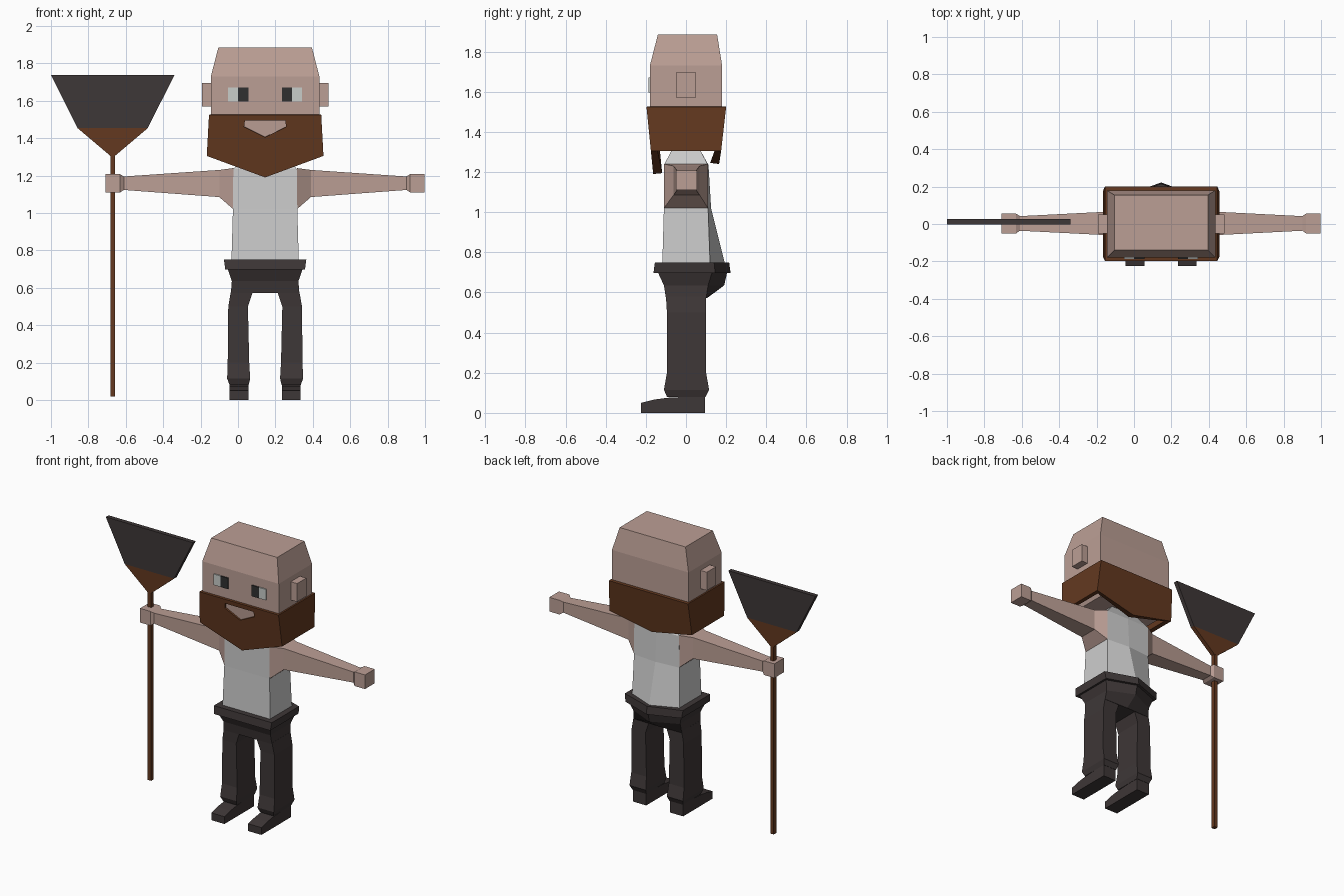
import bpy, bmesh

if "Cube" in bpy.data.objects:
    bpy.data.objects.remove(bpy.data.objects["Cube"])

CX = 0.145  # body centre line


def material(name, rgb):
    m = bpy.data.materials.new(name)
    m.diffuse_color = (*rgb, 1)
    m.use_nodes = True
    m.node_tree.nodes["Principled BSDF"].inputs["Base Color"].default_value = m.diffuse_color
    return m


SKIN = material("skin", (0.50, 0.345, 0.30))
BROWN = material("hair_brown", (0.125, 0.04, 0.014))
DARK = material("dark_cloth", (0.048, 0.038, 0.038))
WHITE = material("shirt_white", (0.61, 0.61, 0.61))
EYE = material("eye_white", (0.58, 0.61, 0.59))
PUPIL = material("pupil", (0.03, 0.03, 0.03))


def build(name, verts, faces, mat):
    bm = bmesh.new()
    vs = [bm.verts.new(v) for v in verts]
    for f in faces:
        bm.faces.new([vs[i] for i in f])
    bmesh.ops.recalc_face_normals(bm, faces=bm.faces)
    me = bpy.data.meshes.new(name)
    bm.to_mesh(me)
    bm.free()
    me.materials.append(mat)
    ob = bpy.data.objects.new(name, me)
    bpy.context.collection.objects.link(ob)
    return ob


def loft(name, rings, mat):
    """Skin a row of equal-length rings and cap both ends."""
    n = len(rings[0])
    faces = [tuple(range(n)), tuple(range((len(rings) - 1) * n, len(rings) * n))]
    for r in range(len(rings) - 1):
        for i in range(n):
            j = (i + 1) % n
            faces.append((r * n + i, r * n + j, r * n + n + j, r * n + n + i))
    return build(name, [v for ring in rings for v in ring], faces, mat)


def zrect(x0, x1, y0, y1, z):
    return [(x0, y0, z), (x1, y0, z), (x1, y1, z), (x0, y1, z)]


def xrect(x, y0, y1, z0, z1):
    return [(x, y0, z0), (x, y1, z0), (x, y1, z1), (x, y0, z1)]


def body_ring(z, half, front, back, ridge):
    """Five-sided section with a ridge down the middle of the back."""
    return [(CX - half, front, z), (CX + half, front, z), (CX + half, back, z),
            (CX, ridge, z), (CX - half, back, z)]


def box(name, x0, x1, y0, y1, z0, z1, mat):
    return loft(name, [zrect(x0, x1, y0, y1, z0), zrect(x0, x1, y0, y1, z1)], mat)


# Head, tapered at the crown and tucked into the beard below
loft("head", [zrect(CX - h, CX + h, a, b, z) for z, h, a, b in [
    (1.31, 0.24, -0.12, 0.12), (1.40, 0.285, -0.175, 0.17), (1.53, 0.29, -0.18, 0.18),
    (1.73, 0.29, -0.18, 0.18), (1.885, 0.25, -0.14, 0.155)]], SKIN)

# Beard and hair band: open shell with a mouth opening
def fy(z):
    return -0.197 + (1.525 - z) * 0.1


half_verts = [(0.30, fy(1.525), 1.525), (0.312, fy(1.305), 1.305),
              (0.30, 0.20, 1.525), (0.312, 0.175, 1.305),
              (0.108, fy(1.495), 1.495), (0.112, fy(1.46), 1.46)]
verts = [(CX + s * x, y, z) for s in (-1, 1) for x, y, z in half_verts]
verts += [(CX, fy(1.405), 1.405), (CX, fy(1.19), 1.19), (CX, 0.165, 1.24)]
faces = [(0, 6, 10, 4), (2, 8, 9, 14, 3)]
for o in (0, 6):
    faces += [(o, o + 4, o + 5, o + 1), (o + 1, o + 5, 12, 13), (o, o + 1, o + 3, o + 2)]
beard = build("beard", verts, faces, BROWN)
bm = bmesh.new()
bm.from_mesh(beard.data)
front = min(bm.faces, key=lambda f: f.calc_center_median().y)
if front.normal.y > 0:
    bmesh.ops.reverse_faces(bm, faces=bm.faces)
bm.to_mesh(beard.data)
bm.free()
shell = beard.modifiers.new("thickness", "SOLIDIFY")
shell.thickness = 0.045
shell.offset = -1

# Shirt, belt and hips
loft("shirt", [body_ring(*r) for r in [
    (0.74, 0.18, -0.118, 0.12, 0.195), (1.02, 0.172, -0.11, 0.11, 0.125),
    (1.235, 0.17, -0.11, 0.11, 0.112), (1.31, 0.10, -0.07, 0.07, 0.07)]], WHITE)
loft("belt", [body_ring(*r) for r in [
    (0.697, 0.213, -0.162, 0.145, 0.222), (0.75, 0.22, -0.155, 0.14, 0.215)]], DARK)
loft("hips", [body_ring(*r) for r in [
    (0.572, 0.183, -0.10, 0.10, 0.105), (0.635, 0.178, -0.11, 0.11, 0.19),
    (0.70, 0.20, -0.14, 0.13, 0.205)]], DARK)

for s, side in ((-1, "right"), (1, "left")):
    # Trouser leg
    loft(side + "_leg", [zrect(CX + s * a, CX + s * b, y0, y1, z) for z, a, b, y0, y1 in [
        (0.08, 0.088, 0.19, -0.095, 0.097), (0.115, 0.08, 0.203, -0.11, 0.115),
        (0.20, 0.085, 0.20, -0.095, 0.10), (0.50, 0.092, 0.197, -0.095, 0.10),
        (0.58, 0.065, 0.183, -0.10, 0.10)]], DARK)
    # Shoe, a side profile swept across the foot
    prof = [(-0.225, 0), (0.095, 0), (0.095, 0.085), (-0.095, 0.075), (-0.16, 0.066), (-0.225, 0.05)]
    loft(side + "_shoe", [[(CX + s * x, y, z) for y, z in prof] for x in (0.09, 0.19)], DARK)
    # Arm and hand
    loft(side + "_arm", [xrect(CX + s * x, *r) for x, *r in [
        (0.17, -0.11, 0.11, 1.02, 1.24), (0.245, -0.062, 0.068, 1.085, 1.23),
        (0.755, -0.036, 0.042, 1.123, 1.195), (0.775, -0.05, 0.055, 1.11, 1.207),
        (0.853, -0.05, 0.055, 1.11, 1.207)]], SKIN)
    # Ear
    loft(side + "_ear", [xrect(CX + s * x, -0.05, 0.05, 1.57, 1.695) for x in (0.28, 0.338)], SKIN)
    # Eye white and inward-looking pupil
    for part, a, b, mat in (("eye_white", 0.145, 0.198, EYE), ("pupil", 0.09, 0.145, PUPIL)):
        xs = sorted((CX + s * a, CX + s * b))
        box(side + "_" + part, *xs, -0.188, -0.179, 1.595, 1.67, mat)

# Broom: handle, brown socket and dark bristles
BX = -0.67
box("broom_handle", BX - 0.013, BX + 0.013, -0.002, 0.026, 0.02, 1.32, BROWN)
loft("broom_socket", [zrect(BX - h, BX + h, -0.003, 0.027, z)
                      for z, h in ((1.305, 0.012), (1.453, 0.187))], BROWN)
loft("broom_bristles", [zrect(BX - h, BX + h, -0.003, 0.027, z)
                        for z, h in ((1.453, 0.187), (1.737, 0.33))], DARK)
